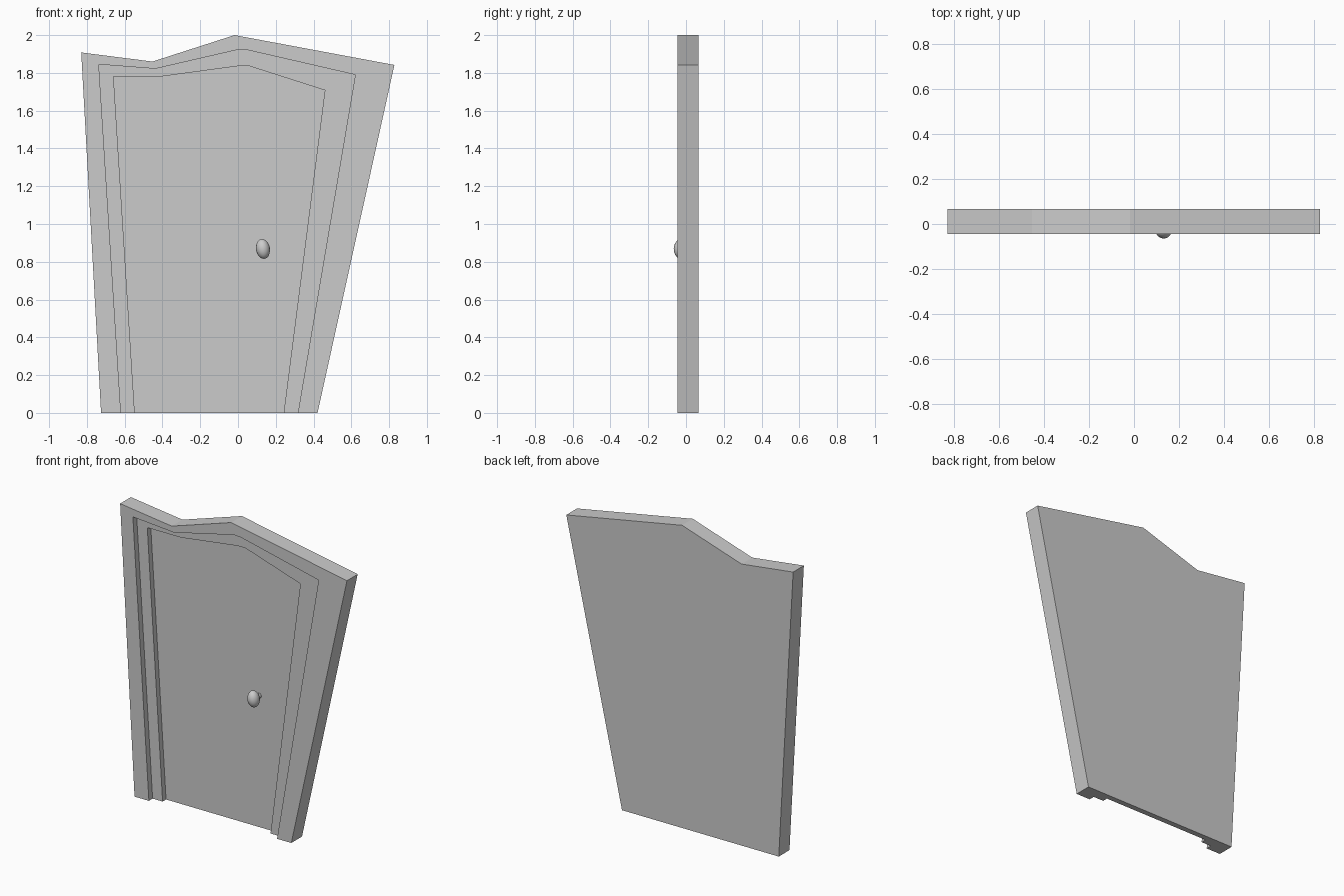
import bpy, bmesh, math

if "Cube" in bpy.data.objects:
    bpy.data.objects.remove(bpy.data.objects["Cube"])

# Open outlines (x, z): bottom left, up over the crooked top, down to bottom right
OUTER = [(-.725, 0), (-.83, 1.908), (-.453, 1.86), (-.018, 2.0), (-.008, 1.998), (.828, 1.842), (.421, 0)]
CASING = [(-.62, 0), (-.737, 1.845), (-.437, 1.822), (.005, 1.924), (.055, 1.92), (.621, 1.79), (.317, 0)]
PANEL = [(-.547, 0), (-.659, 1.78), (-.414, 1.78), (.0, 1.836), (.06, 1.836), (.46, 1.708), (.242, 0)]
BACK, FRONT, RIM, DOOR = .067, -.045, -.006, .03


def mesh_object(name, bm):
    bmesh.ops.recalc_face_normals(bm, faces=bm.faces[:])
    me = bpy.data.meshes.new(name)
    bm.to_mesh(me)
    bm.free()
    ob = bpy.data.objects.new(name, me)
    bpy.context.collection.objects.link(ob)
    return ob


# Stepped frame with recessed door: outlines swept from the back to the door face
bm = bmesh.new()
steps = [(OUTER, BACK), (OUTER, FRONT), (CASING, FRONT), (CASING, RIM), (PANEL, RIM), (PANEL, DOOR)]
rings = [[bm.verts.new((x, y, z)) for x, z in pts] for pts, y in steps]
for a, b in zip(rings, rings[1:]):
    for i in range(len(a) - 1):
        bm.faces.new((a[i], a[i + 1], b[i + 1], b[i]))
bm.faces.new(rings[0])
bm.faces.new(rings[-1])
# Underside follows the stepped section
bm.faces.new([r[0] for r in rings] + [r[-1] for r in reversed(rings)])
mesh_object("door_and_frame", bm)

# Door knob: oval, leaning slightly
bm = bmesh.new()
bmesh.ops.create_uvsphere(bm, u_segments=16, v_segments=10, radius=1)
knob = mesh_object("door_knob", bm)
knob.scale = (.037, .039, .053)
knob.rotation_euler = (0, math.radians(-9), 0)
knob.location = (.132, -.026, .868)
for p in knob.data.polygons:
    p.use_smooth = True

# Short stem joining the knob to the door
bm = bmesh.new()
bmesh.ops.create_cone(bm, cap_ends=True, segments=12, radius1=.018, radius2=.018, depth=.04)
stem = mesh_object("knob_stem", bm)
stem.rotation_euler = (math.pi / 2, 0, 0)
stem.location = (.132, .012, .868)
